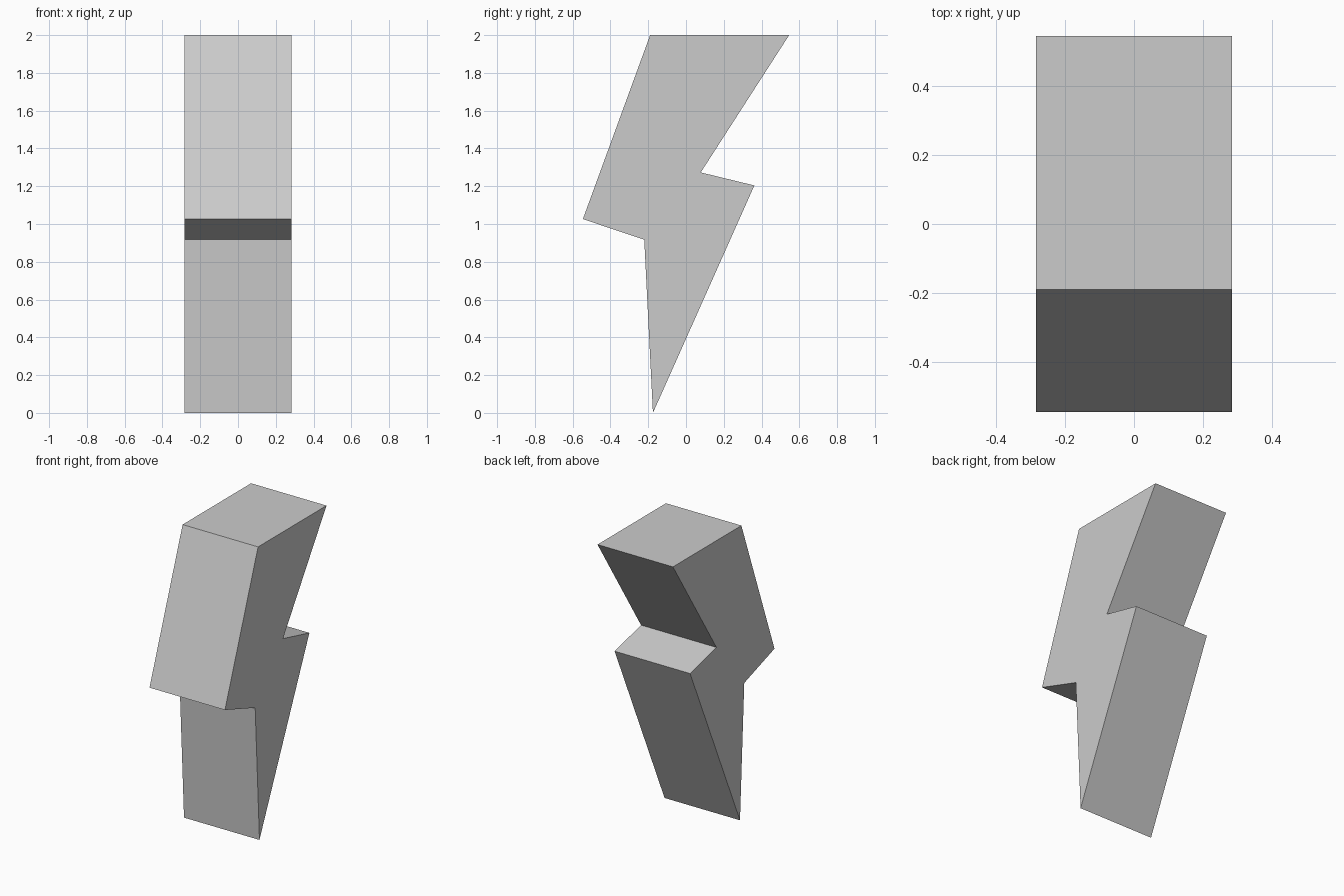
import bpy, bmesh
from mathutils import Vector

if "Cube" in bpy.data.objects:
    bpy.data.objects.remove(bpy.data.objects["Cube"])

HALF_WIDTH = 0.284

# Zigzag bolt outline in the side plane (y, z)
outline = [(-0.175, 0.0), (0.362, 1.204), (0.078, 1.273), (0.546, 2.0),
           (-0.19, 2.0), (-0.546, 1.026), (-0.221, 0.917)]

# Bolt: extrude the outline across the width
bm = bmesh.new()
side = bm.faces.new([bm.verts.new((-HALF_WIDTH, y, z)) for y, z in outline])
result = bmesh.ops.extrude_face_region(bm, geom=[side], use_keep_orig=True)
moved = [v for v in result["geom"] if isinstance(v, bmesh.types.BMVert)]
bmesh.ops.translate(bm, verts=moved, vec=Vector((2 * HALF_WIDTH, 0, 0)))
bmesh.ops.recalc_face_normals(bm, faces=bm.faces)

mesh = bpy.data.meshes.new("lightning_bolt")
bm.to_mesh(mesh)
bm.free()
bolt = bpy.data.objects.new("lightning_bolt", mesh)
bpy.context.collection.objects.link(bolt)
